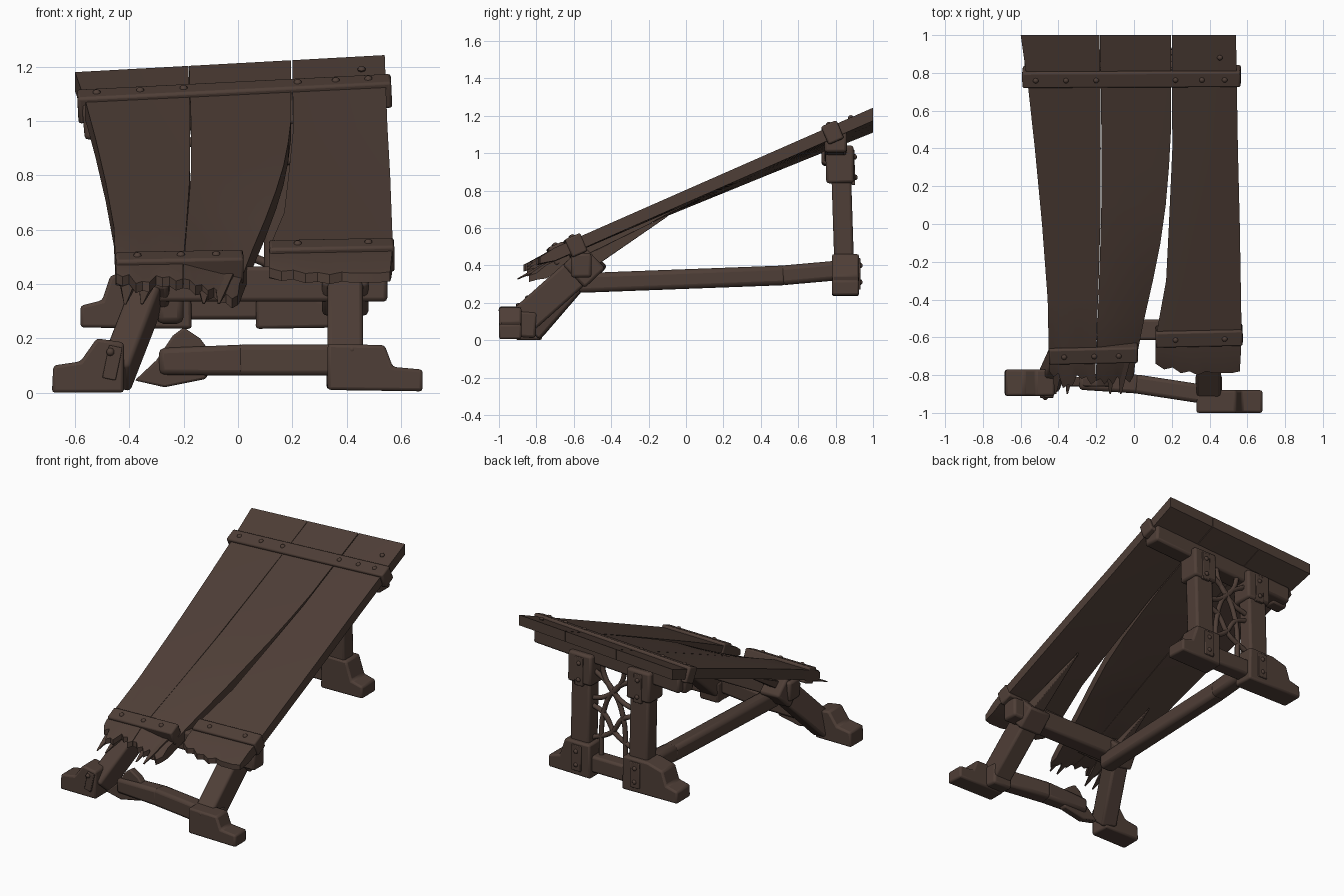
import bpy, bmesh, math, random
from mathutils import Vector, Matrix

if "Cube" in bpy.data.objects:
    bpy.data.objects.remove(bpy.data.objects["Cube"])

random.seed(4)
wood = bpy.data.materials.new("dark brown wood")
wood.diffuse_color = (0.078, 0.049, 0.038, 1)
wood.use_nodes = True
wood.node_tree.nodes["Principled BSDF"].inputs["Base Color"].default_value = wood.diffuse_color
SLOPE = math.atan(0.425)
NORMAL = Vector((0, -math.sin(SLOPE), math.cos(SLOPE)))


def top(x, y):
    """Height of the tilted table surface, slightly twisted towards the back."""
    return 0.788 + 0.425 * y + 0.055 * x * (y + 1) / 2


def finish(name, bm, bevel=0.0):
    bmesh.ops.recalc_face_normals(bm, faces=bm.faces)
    me = bpy.data.meshes.new(name)
    bm.to_mesh(me)
    bm.free()
    me.materials.append(wood)
    ob = bpy.data.objects.new(name, me)
    bpy.context.collection.objects.link(ob)
    if bevel:
        m = ob.modifiers.new("soft edges", 'BEVEL')
        m.width, m.segments = bevel, 2
    return ob


def beam(name, p, q, w, h, up=(0, 0, 1), bevel=0.015, end=1.0):
    """Box from p to q; h is measured along up, w sideways; end scales the far end."""
    p, q = Vector(p), Vector(q)
    d = (q - p).normalized()
    side = d.cross(Vector(up)).normalized()
    u = side.cross(d)
    bm = bmesh.new()
    rings = []
    for c, s in ((p, 1), (q, end)):
        rings.append([bm.verts.new(c + side * (a * w / 2 * s) + u * (b * h / 2 * s))
                      for a, b in ((-1, -1), (1, -1), (1, 1), (-1, 1))])
    bm.faces.new(rings[0])
    bm.faces.new(rings[1])
    for i in range(4):
        j = (i + 1) % 4
        bm.faces.new((rings[0][i], rings[0][j], rings[1][j], rings[1][i]))
    return finish(name, bm, bevel)


def prism(name, pts, y0, y1, bevel=0.012):
    """Front-view outline pushed from y0 to y1."""
    bm = bmesh.new()
    f = bm.faces.new([bm.verts.new((x, y0, z)) for x, z in pts])
    r = bmesh.ops.extrude_face_region(bm, geom=[f])
    for v in r["geom"]:
        if isinstance(v, bmesh.types.BMVert):
            v.co.y = y1
    return finish(name, bm, bevel)


def bolt(name, pos, axis):
    bm = bmesh.new()
    m = Matrix.Translation(pos) @ Vector(axis).to_track_quat('Z', 'Y').to_matrix().to_4x4()
    bmesh.ops.create_uvsphere(bm, u_segments=10, v_segments=6, radius=0.015,
                              matrix=m @ Matrix.Diagonal((1, 1, 0.8, 1)))
    return finish(name, bm)


def plank(name, rows, jag, sag=0.0, t=0.07):
    """Rows of (y, left x, right x) from back to front; jag gives the torn front edge."""
    n = len(jag) - 1
    bm = bmesh.new()
    tops, bots = [], []
    for k, (y, a, b) in enumerate(rows):
        last = k == len(rows) - 1
        tr, br = [], []
        for i in range(n + 1):
            f = i / n
            yy = y - (jag[i] if last else 0)
            x = a + (b - a) * f
            z = top(x, yy) - sag * f * max(0, -0.05 - yy)
            tr.append(bm.verts.new((x, yy, z - (0.015 if last else 0))))
            br.append(bm.verts.new((x, yy, z - (0.05 if last else t))))
        tops.append(tr)
        bots.append(br)
    for g in (tops, bots):
        for r, s in zip(g, g[1:]):
            for i in range(n):
                bm.faces.new((r[i], r[i + 1], s[i + 1], s[i]))
    for k in range(len(rows) - 1):
        for i in (0, n):
            bm.faces.new((tops[k][i], tops[k + 1][i], bots[k + 1][i], bots[k][i]))
    for k in (0, -1):
        for i in range(n):
            bm.faces.new((tops[k][i], tops[k][i + 1], bots[k][i + 1], bots[k][i]))
    return finish(name, bm)


# Tabletop planks
plank("left_plank", [(1, -.6, -.183), (.72, -.56, -.178), (.4, -.525, -.176), (0, -.487, -.178),
                     (-.4, -.457, -.19), (-.75, -.45, -.203), (-.78, -.45, -.203)],
      (.0, .03, .01, .09, .07, .08, .02, .04, .03, .07, .05))
plank("middle_plank", [(1, -.18, .195), (.5, -.173, .196), (.3, -.173, .185), (.1, -.173, .168),
                       (-.1, -.178, .14), (-.3, -.185, .10), (-.5, -.192, .055), (-.75, -.2, .005),
                       (-.78, -.2, .0)],
      (.05, .04, .07, .04, .07, .03, .05, .04, .06, .02), sag=.1)
plank("right_plank", [(1, .2, .54), (.4, .203, .55), (0, .185, .56), (-.3, .17, .565),
                      (-.6, .115, .57), (-.7, .115, .565), (-.74, .115, .56)],
      (.0, .03, .02, .05, .04, .06, .04, .05, .05, .05, .04))

# Long splinters under the torn edge
for i, x in enumerate((-.40, -.33, -.12, -.05)):
    p = Vector((x, -.68, top(x, -.68) - .06))
    beam("splinter_%d" % i, p, p + Vector((random.uniform(-.03, .03), -.22, -.11)), .08, .035,
         bevel=0, end=.1)

# Straps across the planks, with bolts
def strap(name, x0, x1, y0, y1, bolts, w=.09, h=.105):
    off = NORMAL * -.034
    beam(name, Vector((x0, y0, top(x0, y0))) + off, Vector((x1, y1, top(x1, y1))) + off,
         w, h, NORMAL, bevel=.01)
    for i, x in enumerate(bolts):
        y = y0 + (y1 - y0) * (x - x0) / (x1 - x0)
        bolt(name + "_bolt_%d" % i, Vector((x, y, top(x, y))) + NORMAL * .018, NORMAL)

strap("back_strap", -.59, .565, .765, .77, (-.52, -.36, -.2, .22, .36, .48))
strap("front_left_strap", -.45, .02, -.70, -.69, (-.37, -.21, -.08))
strap("front_right_strap", .115, .575, -.61, -.60, (.22, .48))
bolt("corner_bolt", Vector((.455, .88, top(.455, .88) + .005)), NORMAL)

# Beam under the raised back edge
beam("back_top_beam", (-.55, .80, 1.0), (.53, .80, 1.06), .12, .11)
beam("back_top_beam_end", (-.57, .77, 1.0), (-.46, .77, 1.01), .09, .14)

# Back legs with cuffs, plates and stepped feet
for tag, x, s, reach in (("left", -.27, -1, .31), ("right", .165, 1, .21)):
    beam("back_leg_" + tag, (x, .85, .27), (x, .825, 1.04), .14, .105, (0, 1, 0))
    beam("back_leg_upper_cuff_" + tag, (x, .825, .84), (x, .82, 1.04), .175, .15, (0, 1, 0))
    prism("back_foot_" + tag, [(x - s * .1, .235), (x + s * reach, .24), (x + s * reach, .32),
                               (x + s * (reach - .08), .34), (x + s * (reach - .11), .43),
                               (x + s * .09, .46), (x - s * .095, .46)], .78, .925)
    beam("back_upper_plate_" + tag, (x, .895, .83), (x, .89, 1.02), .06, .02, (0, 1, 0), .004)
    beam("back_lower_plate_" + tag, (x, .924, .27), (x, .922, .44), .07, .02, (0, 1, 0), .004)
    for z, y in ((.87, .906), (.98, .902), (.31, .932), (.4, .932)):
        bolt("back_leg_bolt_" + tag, Vector((x, y, z)), (0, 1, 0))
beam("back_low_crossbar", (-.25, .85, .325), (.15, .85, .325), .1, .11)

# Curved lattice between the back legs: two crossing bows, two side arcs, top and bottom arcs
lattice = [[(-.22, .95), (-.06, .84), (.02, .68), (.04, .36)],
           [(.12, .95), (-.04, .84), (-.12, .68), (-.14, .36)],
           [(-.22, .70), (-.12, .66), (-.04, .55), (.12, .47)],
           [(.12, .70), (.02, .66), (-.06, .55), (-.22, .47)],
           [(-.14, 1.02), (-.11, .9), (.0, .78), (.12, .74)],
           [(.04, 1.02), (.01, .9), (-.1, .78), (-.22, .74)]]
cu = bpy.data.curves.new("lattice", 'CURVE')
cu.dimensions = '3D'
cu.bevel_depth, cu.bevel_resolution, cu.resolution_u = .016, 2, 5
for path in lattice:
    sp = cu.splines.new('BEZIER')
    sp.bezier_points.add(len(path) - 1)
    for b, (x, z) in zip(sp.bezier_points, path):
        b.co = (x, .84, z)
        b.handle_left_type = b.handle_right_type = 'AUTO'
cu.materials.append(wood)
bpy.context.collection.objects.link(bpy.data.objects.new("lattice", cu))

# Front legs, toppled forward, with cuffs and feet
LEAN = (0, -.68, .73)
beam("front_leg_right", (.395, -.89, .09), (.395, -.52, .42), .13, .16, LEAN)
beam("front_leg_left", (-.45, -.83, .06), (-.31, -.52, .42), .11, .15, LEAN)
beam("front_cuff_right", (.395, -.60, .34), (.395, -.49, .445), .17, .17, LEAN)
beam("front_cuff_left", (-.335, -.59, .34), (-.31, -.49, .445), .16, .17, LEAN)
prism("front_foot_right", [(.33, .01), (.68, .005), (.68, .085), (.57, .095), (.54, .175), (.33, .18)],
      -1.0, -.88)
beam("front_ankle_right", (.395, -.8, .08), (.395, -.93, .09), .14, .14)
prism("front_foot_left", [(-.42, .0), (-.685, .0), (-.68, .1), (-.58, .115), (-.52, .2), (-.42, .185)],
      -.91, -.77)
beam("front_plate_left", (-.475, -.91, .05), (-.45, -.91, .17), .05, .02, (0, -1, 0), .004)
bolt("front_bolt_left", Vector((-.47, -.92, .15)), (0, -1, 0))
bolt("front_bolt_right", Vector((.42, -.99, .16)), (0, -1, 0))

# Rails: upper crossbar, long side rail, broken stubs, broken low bar
beam("front_upper_crossbar", (-.42, -.56, .40), (.55, -.56, .40), .11, .13)
beam("side_rail_back", (-.25, .84, .375), (-.25, .5, .345), .1, .105, bevel=.025)
beam("side_rail_front", (-.25, .54, .347), (-.25, -.58, .305), .1, .105, bevel=.025)
beam("broken_side_stub", (.39, -.52, .42), (.37, -.1, .665), .09, .08, bevel=.005, end=.1)
beam("broken_left_stub", (-.31, -.56, .40), (-.32, -.23, .58), .07, .06, bevel=.004, end=.1)
beam("low_crossbar", (.36, -.9, .12), (0, -.845, .12), .1, .115, bevel=.02)
beam("low_crossbar_end", (.03, -.848, .12), (-.29, -.835, .115), .1, .115, bevel=.02, end=.85)
prism("low_crossbar_shard", [(-.38, .045), (-.3, .12), (-.24, .21), (-.2, .24), (-.14, .2),
                             (-.08, .12), (-.12, .05), (-.27, .02)], -.86, -.81, .008)

# Soft shading with crisp edges
bpy.ops.object.select_all(action='DESELECT')
for ob in bpy.data.objects:
    if ob.type == 'MESH':
        ob.select_set(True)
        bpy.context.view_layer.objects.active = ob
bpy.ops.object.shade_smooth_by_angle(angle=math.radians(35))
